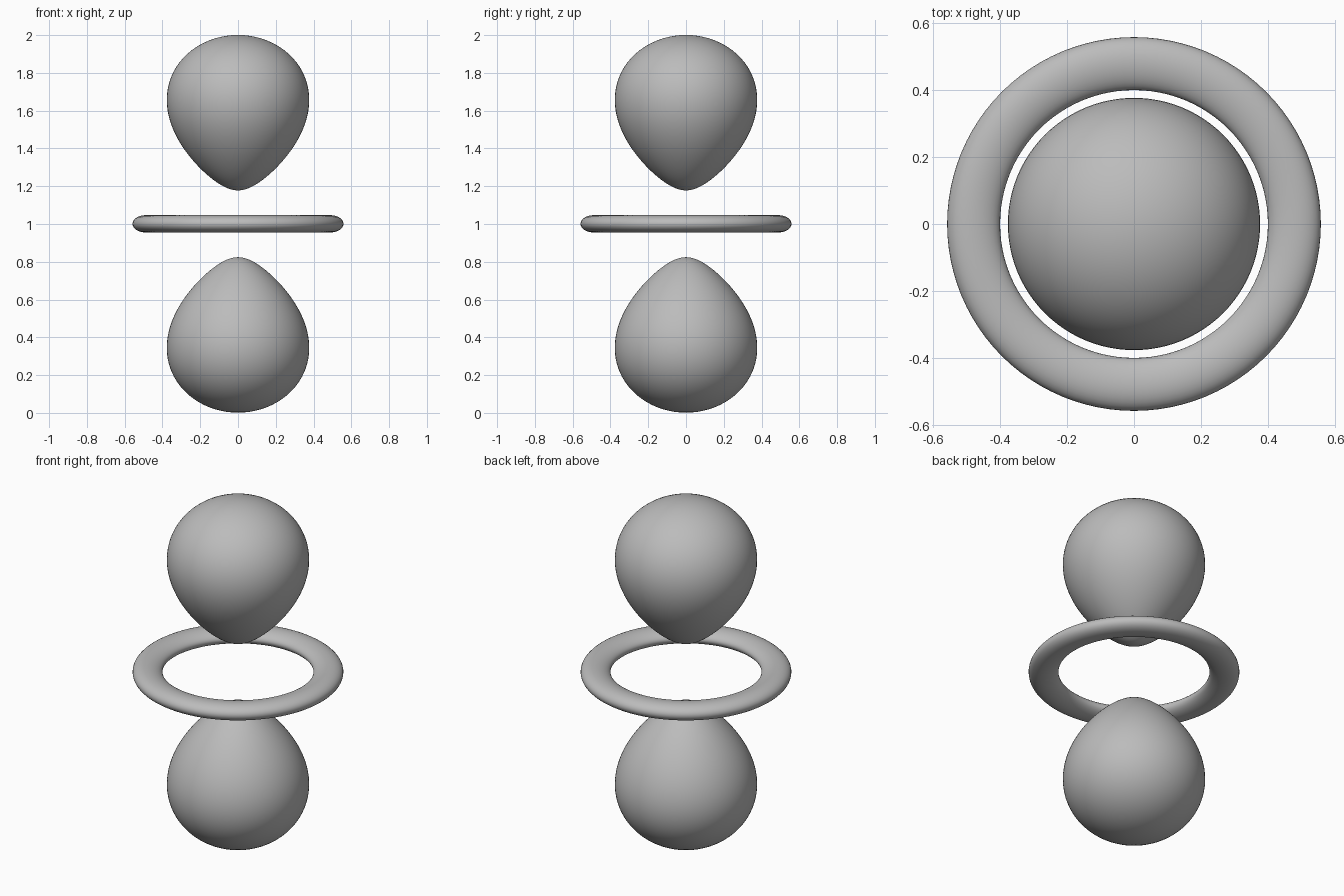
import bpy, bmesh, math

cube = bpy.data.objects.get("Cube")
if cube:
    bpy.data.objects.remove(cube)

DECAY, LEVEL, CENTRE = 0.2375, 0.0297, 1.001

grey = bpy.data.materials.new("neutral grey")
grey.use_nodes = True
colour = (0.5, 0.5, 0.5, 1)
grey.diffuse_color = colour
grey.node_tree.nodes["Principled BSDF"].inputs["Base Color"].default_value = colour


def solve(scale, low, high):
    """Distance where scale * r^2 * exp(-r / DECAY) crosses LEVEL, by bisection."""
    f = lambda r: scale * r * r * math.exp(-r / DECAY) - LEVEL
    for _ in range(50):
        mid = (low + high) / 2
        if (f(low) > 0) == (f(mid) > 0):
            low = mid
        else:
            high = mid
    return low


def profile(scale, sign, steps):
    """Half outline (radius, height) of the surface |3z^2 - r^2| exp(-r/DECAY) = LEVEL."""
    peak = 2 * DECAY
    inner, outer = solve(scale, 0.01, peak), solve(scale, peak, 2)
    points = []
    for i in range(steps + 1):
        r = (inner + outer) / 2 - (outer - inner) / 2 * math.cos(math.pi * i / steps)
        z2 = max(0, (r * r + sign * LEVEL * math.exp(r / DECAY)) / 3)
        points.append((math.sqrt(max(0, r * r - z2)), math.sqrt(z2)))
    return points


def revolve(name, points, closed=False, segments=96):
    bm = bmesh.new()
    verts = [bm.verts.new((x, 0, z)) for x, z in points]
    edges = [bm.edges.new(pair) for pair in zip(verts, verts[1:])]
    if closed:
        edges.append(bm.edges.new((verts[-1], verts[0])))
    bmesh.ops.spin(bm, geom=verts + edges, cent=(0, 0, 0), axis=(0, 0, 1),
                   angle=2 * math.pi, steps=segments)
    bmesh.ops.remove_doubles(bm, verts=bm.verts, dist=0.0002)
    bmesh.ops.recalc_face_normals(bm, faces=bm.faces)
    for face in bm.faces:
        face.smooth = True
    mesh = bpy.data.meshes.new(name)
    bm.to_mesh(mesh)
    bm.free()
    mesh.materials.append(grey)
    obj = bpy.data.objects.new(name, mesh)
    obj.location.z = CENTRE
    bpy.context.collection.objects.link(obj)


# Mirrored teardrop lobes
lobe = profile(2, 1, 56)
lobe[0], lobe[-1] = (0, lobe[0][1]), (0, lobe[-1][1])
revolve("upper_lobe", lobe)
revolve("lower_lobe", [(x, -z) for x, z in lobe])

# Flattened ring around the middle
top = profile(1, -1, 16)
top[0], top[-1] = (top[0][0], 0), (top[-1][0], 0)
revolve("middle_ring", top + [(x, -z) for x, z in top[-2:0:-1]], closed=True)
